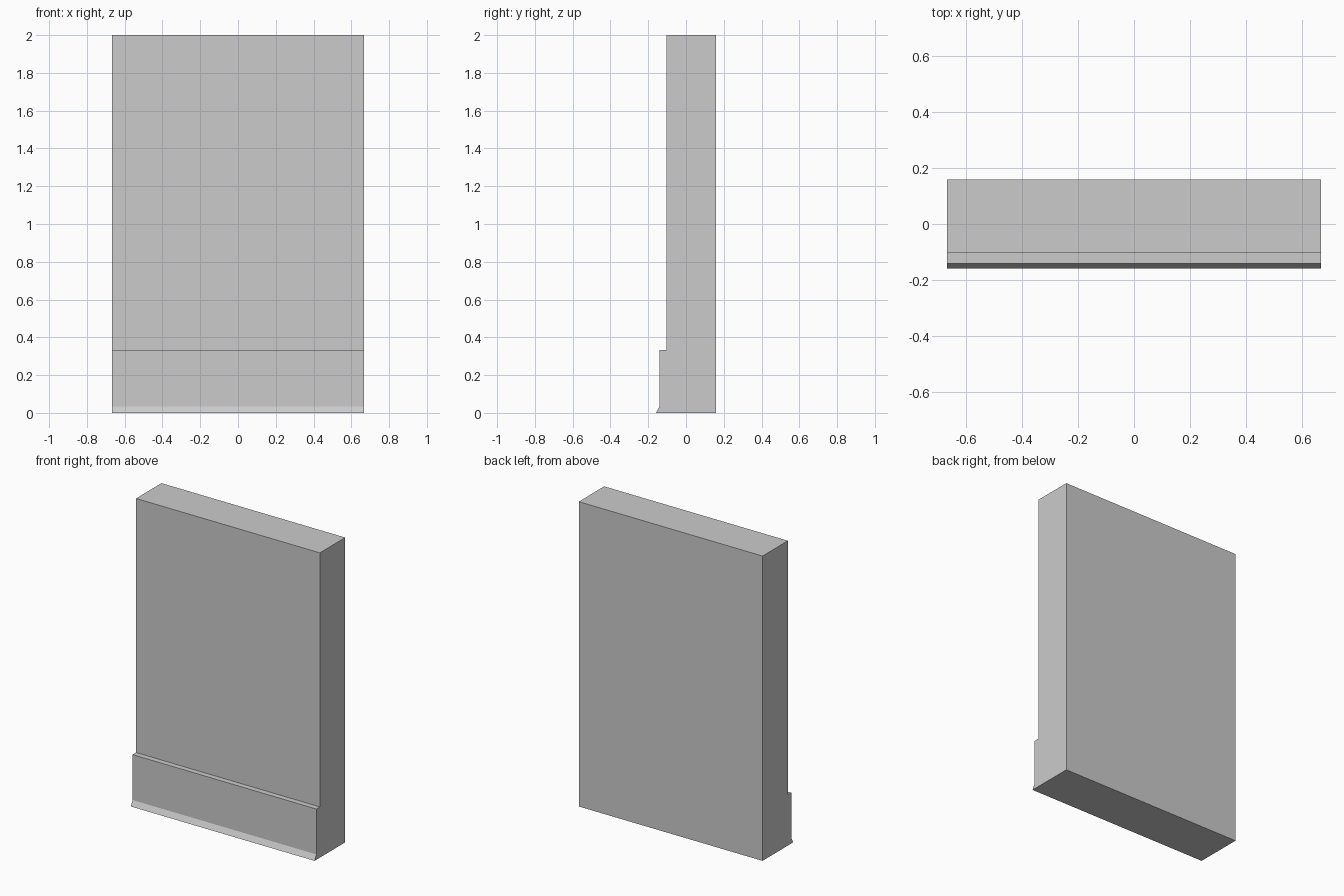
import bpy, bmesh

if "Cube" in bpy.data.objects:
    bpy.data.objects.remove(bpy.data.objects["Cube"])

HALF_WIDTH = 0.667

# Wall cross-section (y, z): flared foot, baseboard step, upper wall
profile = [
    (-0.159, 0.0), (0.159, 0.0), (0.159, 2.0), (-0.104, 2.0),
    (-0.104, 0.333), (-0.140, 0.333), (-0.140, 0.035),
]


def extrude_profile(name, points, half_width):
    bm = bmesh.new()
    face = bm.faces.new([bm.verts.new((-half_width, y, z)) for y, z in points])
    result = bmesh.ops.extrude_face_region(bm, geom=[face], use_keep_orig=True)
    verts = [v for v in result["geom"] if isinstance(v, bmesh.types.BMVert)]
    bmesh.ops.translate(bm, verts=verts, vec=(2 * half_width, 0, 0))
    bmesh.ops.recalc_face_normals(bm, faces=bm.faces)
    mesh = bpy.data.meshes.new(name)
    bm.to_mesh(mesh)
    bm.free()
    obj = bpy.data.objects.new(name, mesh)
    bpy.context.collection.objects.link(obj)
    return obj


# Wall panel with baseboard
extrude_profile("wall_with_baseboard", profile, HALF_WIDTH)
